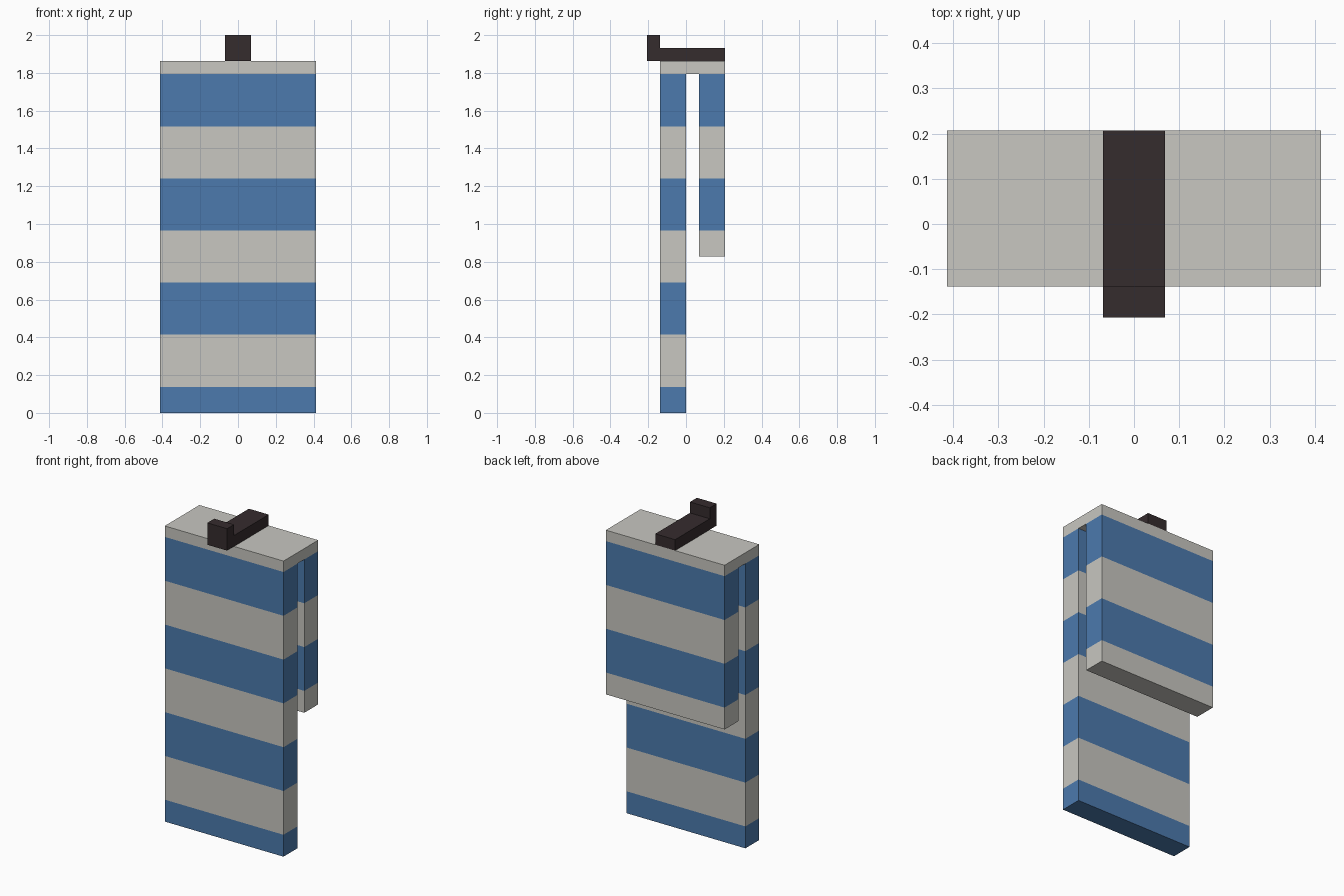
import bpy
import bmesh
from mathutils import Matrix, Vector

cube = bpy.data.objects.get("Cube")
if cube:
    bpy.data.objects.remove(cube, do_unlink=True)

U = 2 / 29        # the model sits on a grid of 29 units in height
STRIPE = 4        # stripe height in units


def material(name, colour):
    mat = bpy.data.materials.new(name)
    mat.use_nodes = True
    mat.diffuse_color = (*colour, 1)
    mat.node_tree.nodes["Principled BSDF"].inputs["Base Color"].default_value = (*colour, 1)
    return mat


blue = material("blue_cloth", (0.072, 0.195, 0.423))
grey = material("pale_grey_cloth", (0.577, 0.571, 0.533))
dark = material("dark_hook", (0.036, 0.025, 0.027))


def box(name, half_width, y, z, mats, striped=False):
    """Box between grid limits; optionally cut into coloured height bands."""
    size = Vector((2 * half_width, y[1] - y[0], z[1] - z[0])) * U
    centre = Vector((0, sum(y) / 2, sum(z) / 2)) * U
    bm = bmesh.new()
    bmesh.ops.create_cube(bm, size=1, matrix=Matrix.LocRotScale(centre, None, size))
    if striped:
        for cut in range(STRIPE // 2, z[1], STRIPE):
            if cut > z[0]:
                bmesh.ops.bisect_plane(bm, geom=bm.verts[:] + bm.edges[:] + bm.faces[:],
                                       plane_co=(0, 0, cut * U), plane_no=(0, 0, 1))
        for face in bm.faces:
            height = face.calc_center_median().z / U
            face.material_index = int((height + STRIPE / 2) // STRIPE) % 2
    mesh = bpy.data.meshes.new(name)
    bm.to_mesh(mesh)
    bm.free()
    for mat in mats:
        mesh.materials.append(mat)
    obj = bpy.data.objects.new(name, mesh)
    bpy.context.collection.objects.link(obj)


# Striped cloth: long front drop, short back drop, plain fold joining them
box("front_panel", 6, (-2, 0), (0, 26), [blue, grey], striped=True)
box("back_panel", 6, (1, 3), (12, 26), [blue, grey], striped=True)
box("top_fold", 6, (-2, 3), (26, 27), [grey])

# Hook: flat bar over the fold with an upright lip at the front
box("hook_bar", 1, (-2, 3), (27, 28), [dark])
box("hook_lip", 1, (-3, -2), (27, 29), [dark])
